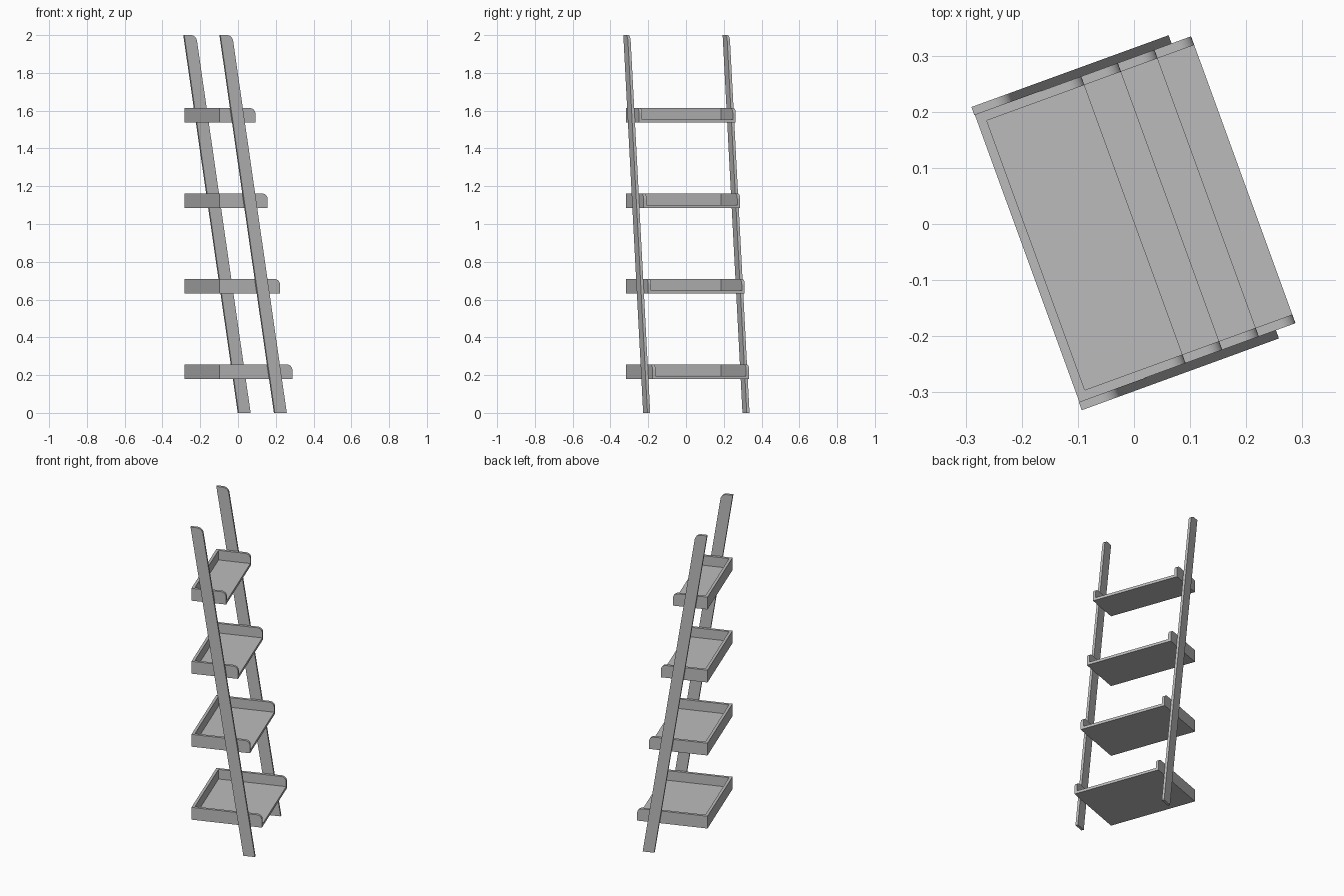
import bpy, bmesh, math
from mathutils import Matrix

cube = bpy.data.objects.get("Cube")
if cube:
    bpy.data.objects.remove(cube, do_unlink=True)

grey = bpy.data.materials.new("plain grey")
grey.use_nodes = True
COLOUR = (0.5, 0.5, 0.5, 1)
grey.diffuse_color = COLOUR
grey.node_tree.nodes["Principled BSDF"].inputs["Base Color"].default_value = COLOUR

TURN = Matrix.Rotation(math.radians(20), 4, "Z")   # whole unit stands at an angle
MID = 0.0075                                       # middle of the shelf width
HALF = 0.272                                       # half the shelf width
BOARD = 0.0165                                     # board thickness
BACK = -0.2                                        # wall plane
LEAN = 0.1535                                      # backward slope of the rails


def board(name, profile, y0, y1, round_corner=None, radius=0.03):
    """Extrude a depth/height profile across the width, rounding one corner."""
    bm = bmesh.new()
    near = [bm.verts.new((x, y0, z)) for x, z in profile]
    far = [bm.verts.new((x, y1, z)) for x, z in profile]
    bm.faces.new(near)
    bm.faces.new(far[::-1])
    n = len(profile)
    for i in range(n):
        j = (i + 1) % n
        bm.faces.new((near[j], near[i], far[i], far[j]))
    if round_corner is not None:
        edge = bm.edges.get((near[round_corner], far[round_corner]))
        bmesh.ops.bevel(bm, geom=[edge], offset=radius, segments=8,
                        profile=0.5, affect="EDGES")
    bmesh.ops.recalc_face_normals(bm, faces=bm.faces)
    bm.transform(TURN)
    mesh = bpy.data.meshes.new(name)
    bm.to_mesh(mesh)
    bm.free()
    mesh.materials.append(grey)
    obj = bpy.data.objects.new(name, mesh)
    bpy.context.collection.objects.link(obj)
    bpy.ops.object.select_all(action="DESELECT")
    obj.select_set(True)
    bpy.context.view_layer.objects.active = obj
    bpy.ops.object.shade_smooth_by_angle(angle=math.radians(30))


def rect(x0, x1, z0, z1):
    return [(x0, z0), (x1, z0), (x1, z1), (x0, z1)]


SIDES = (("left", 1), ("right", -1))

# Leaning rails, outside the shelves
foot = 0.173
width = 0.067
top = foot - 2 * LEAN
rail = [(foot - width, 0), (foot, 0), (top, 2), (top - width, 2)]
for side, s in SIDES:
    a, b = sorted((MID + s * HALF, MID + s * (HALF + 0.0155)))
    board(side + "_rail", rail, a, b, round_corner=2)

# Tray shelves, shallower towards the top
for i in range(4):
    z = 0.18 + 0.4525 * i
    front = 0.21 - LEAN * 0.4525 * i
    tag = f"shelf_{i + 1}_"
    base, rim = z + BOARD, z + 0.076
    board(tag + "base", rect(BACK, front, z, base), MID - HALF, MID + HALF)
    inner = HALF - BOARD
    board(tag + "back", rect(BACK, BACK + BOARD, base, rim), MID - inner, MID + inner)
    for side, s in SIDES:
        a, b = sorted((MID + s * inner, MID + s * HALF))
        board(tag + side + "_side", rect(BACK, front, base, rim), a, b, round_corner=2)
